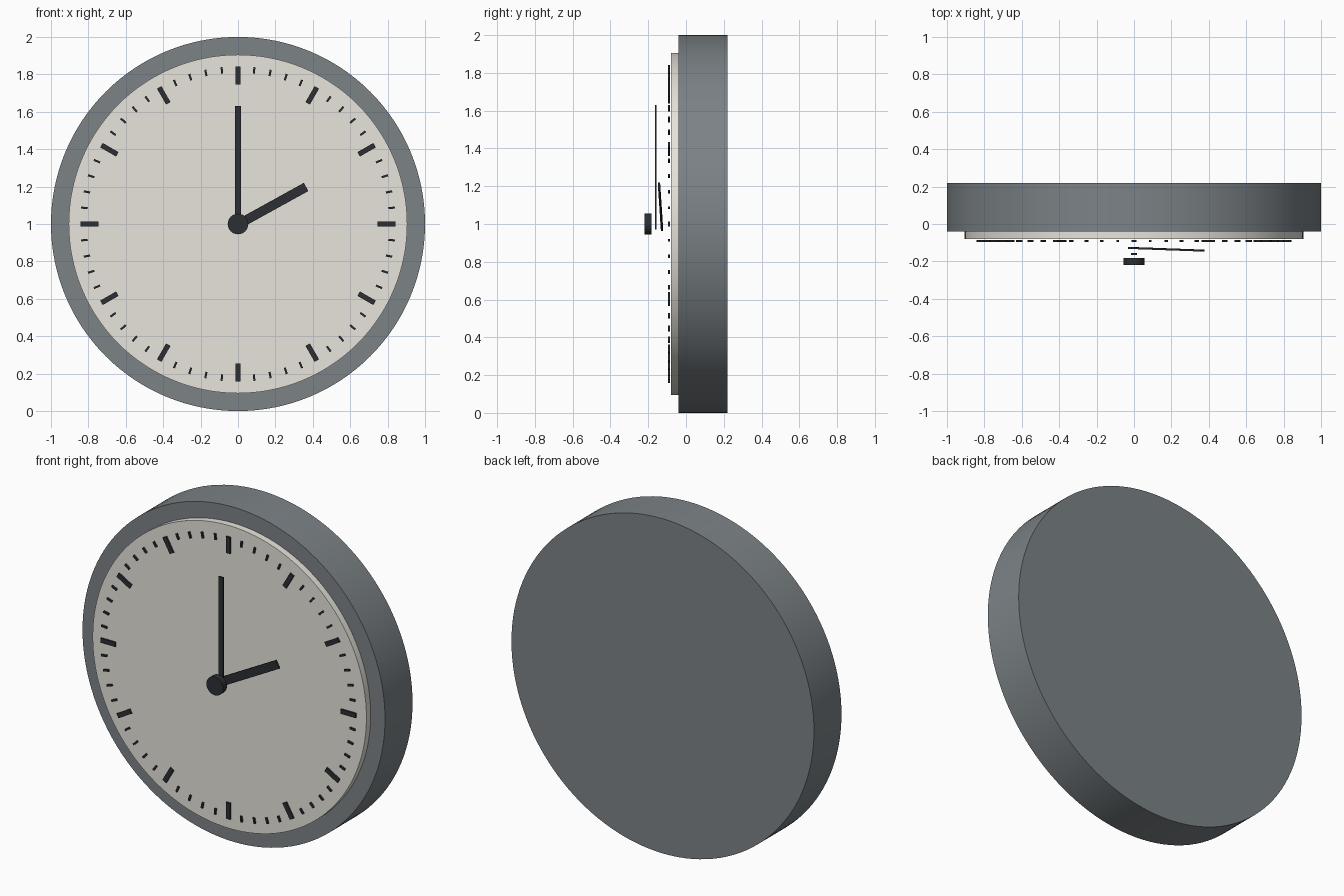
import bpy, math
from mathutils import Matrix, Vector

if "Cube" in bpy.data.objects:
    bpy.data.objects.remove(bpy.data.objects["Cube"])

CENTRE_Z = 1.0


def material(name, rgb):
    m = bpy.data.materials.new(name)
    m.diffuse_color = (*rgb, 1)
    m.use_nodes = True
    m.node_tree.nodes["Principled BSDF"].inputs["Base Color"].default_value = m.diffuse_color
    return m


GREY = material("case_grey", (0.20, 0.225, 0.24))
CREAM = material("dial_cream", (0.80, 0.78, 0.72))
DARK = material("dark_metal", (0.025, 0.028, 0.033))


def disc(name, radius, y_front, y_back, mat, sides):
    """Round slab facing the front, between two depths."""
    bpy.ops.mesh.primitive_cylinder_add(
        vertices=sides, radius=radius, depth=y_back - y_front,
        location=(0, (y_front + y_back) / 2, CENTRE_Z), rotation=(math.pi / 2, 0, 0))
    ob = bpy.context.object
    ob.name = name
    ob.data.materials.append(mat)
    bpy.ops.object.shade_smooth_by_angle(angle=math.radians(30))
    return ob


def bar(name, start, end, width, thick, mat):
    """Flat bar between two points, its width lying in the dial plane."""
    a, b = Vector(start), Vector(end)
    along = (b - a).normalized()
    side = along.cross(Vector((0, 1, 0))).normalized()
    normal = side.cross(along)
    bpy.ops.mesh.primitive_cube_add(size=1)
    ob = bpy.context.object
    ob.name = name
    axes = Matrix((along * (b - a).length, side * width, normal * thick)).transposed()
    ob.data.transform(axes.to_4x4())
    if axes.determinant() < 0:
        ob.data.flip_normals()
    ob.location = (a + b) / 2
    ob.data.materials.append(mat)
    return ob


# Case, raised dial and centre cap
disc("case", 1.0, -0.04, 0.22, GREY, 128)
disc("dial", 0.905, -0.08, -0.04, CREAM, 128)
disc("centre_cap", 0.055, -0.22, -0.183, DARK, 48)

# Minute marks, longer and wider at each hour
for i in range(60):
    hour = i % 5 == 0
    t = math.radians(6 * i)
    inner, width = (0.745, 0.027) if hour else (0.808, 0.011)

    def at(r):
        return (r * math.sin(t), -0.091, CENTRE_Z + r * math.cos(t))

    bar("hour_mark" if hour else "minute_mark", at(inner), at(0.843), width, 0.01, DARK)

# Hands: the hour hand leans slightly away from the dial
bar("hour_hand", (-0.02, -0.128, 0.986), (0.364, -0.142, 1.198), 0.05, 0.01, DARK)
bar("minute_hand", (0, -0.16, 0.97), (0, -0.16, 1.63), 0.03, 0.01, DARK)
